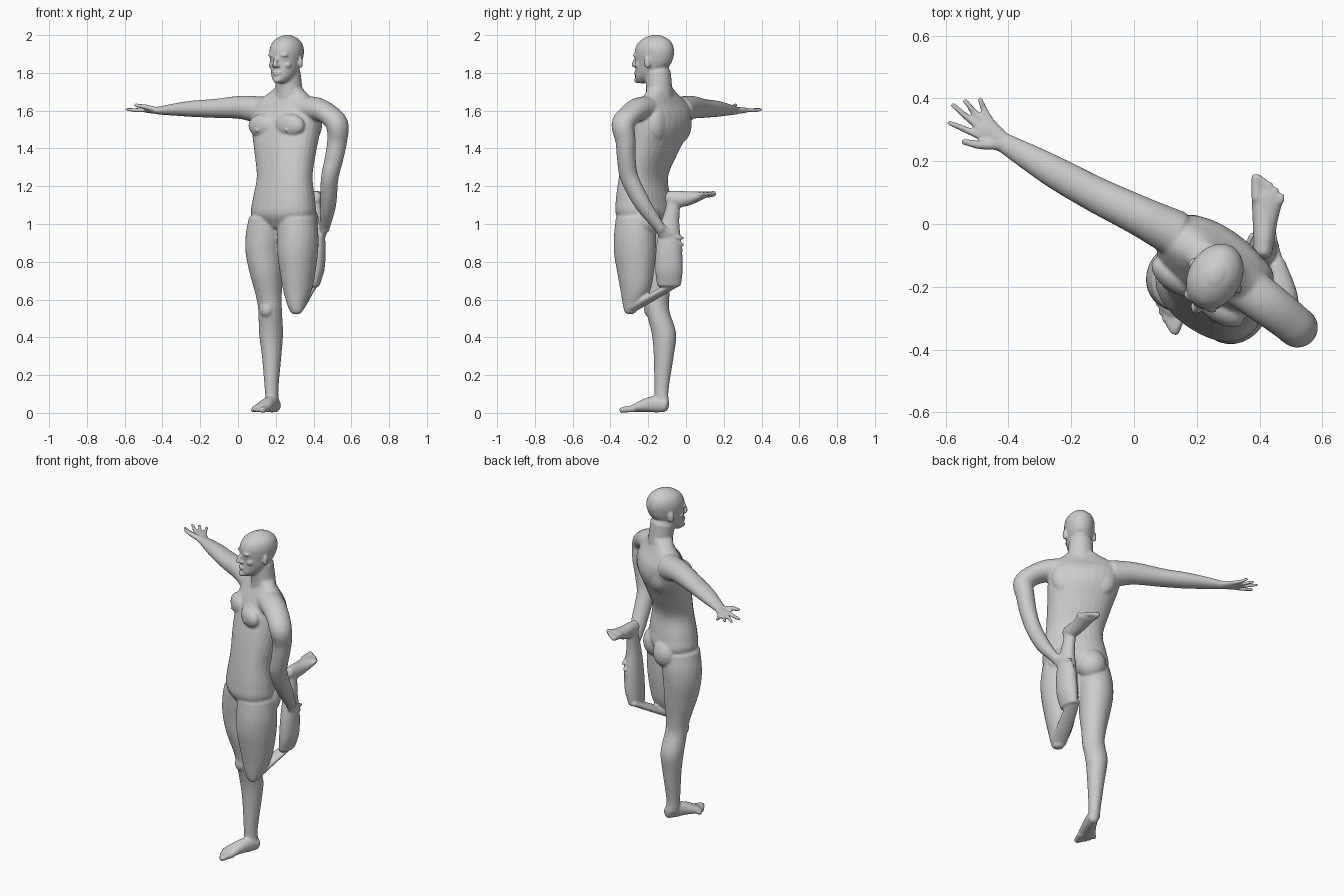
import bpy, bmesh, math
from mathutils import Vector, Matrix

bm = bmesh.new()
SIDES = 28
UP = Vector((0, 0, 1))


def spline(rows, steps=5):
    """Catmull-Rom through section rows (x, y, z, half width, half depth)."""
    rows = [Vector(r) for r in rows]
    p = [rows[0] * 2 - rows[1]] + rows + [rows[-1] * 2 - rows[-2]]
    out = []
    for i in range(1, len(p) - 2):
        a, b, c, d = p[i - 1:i + 3]
        for k in range(steps):
            t = k / steps
            out.append(0.5 * (2 * b + (c - a) * t + (2 * a - 5 * b + 4 * c - d) * t * t
                              + (3 * b - a - 3 * c + d) * t ** 3))
    return out + [rows[-1]]


def tube(rows, side, axis=None, cap=0.6, power=1.0):
    """Closed loft of elliptical rings with rounded ends."""
    secs = spline(rows)
    n = len(secs)
    rings = []
    for i, s in enumerate(secs):
        c = Vector(s[:3])
        t = axis or (Vector(secs[min(i + 1, n - 1)][:3]) - Vector(secs[max(i - 1, 0)][:3])).normalized()
        u = (side - t * side.dot(t)).normalized()
        rings.append((c, u, t.cross(u), t, s[3], s[4]))
    # rounded caps
    going = 1 if (rings[-1][0] - rings[0][0]).dot(rings[0][3]) > 0 else -1

    def end(r, sign):
        c, u, v, t, a, b = r
        h = min(a, b) * cap
        return [(c + t * sign * h * math.sin(w), u, v, t, a * math.cos(w), b * math.cos(w))
                for w in (0.5, 0.95, 1.35)]
    rings = end(rings[0], -going)[::-1] + rings + end(rings[-1], going)
    loops = []
    for c, u, v, t, a, b in rings:
        ring = []
        for k in range(SIDES):
            q = math.tau * k / SIDES
            x, y = math.cos(q), math.sin(q)
            x = math.copysign(abs(x) ** power, x)
            y = math.copysign(abs(y) ** power, y)
            ring.append(bm.verts.new(c + u * a * x + v * b * y))
        loops.append(ring)
    for r0, r1 in zip(loops, loops[1:]):
        for k in range(SIDES):
            j = (k + 1) % SIDES
            bm.faces.new((r0[k], r0[j], r1[j], r1[k]))
    bm.faces.new(loops[0][::-1])
    bm.faces.new(loops[-1])


def blob(c, size, side, fwd, up):
    m = Matrix((side, fwd, up)).transposed().to_4x4()
    m = Matrix.Translation(c) @ m @ Matrix.Diagonal((*size, 1))
    bmesh.ops.create_icosphere(bm, subdivisions=3, radius=1, matrix=m)


def frame(o, side, fwd):
    """Local frame: returns point function and its three axes."""
    o, f = Vector(o), Vector(fwd).normalized()
    s = Vector(side)
    s = (s - f * s.dot(f)).normalized()
    u = s.cross(f)
    return (lambda a, b, c: o + s * a + f * b + u * c), s, f, u


def local_tube(p, side, rows, **kw):
    tube([(*p(*r[:3]), r[3], r[4]) for r in rows], side, **kw)


def foot(heel, big_toe_side, fwd, up):
    p, s, f, u = frame(heel, big_toe_side, fwd)
    k = 1 if u.dot(Vector(up)) > 0 else -1
    local_tube(p, s, [(0, .025, .038 * k, .028, .034), (0, .07, .046 * k, .034, .044),
                      (0, .13, .042 * k, .04, .038), (-.002, .19, .028 * k, .049, .025),
                      (-.004, .215, .022 * k, .048, .019)])
    for i in range(5):
        r = .017 if i == 0 else .0125
        x = .034 - i * .0195
        local_tube(p, s, [(x * .9, .195, .02 * k, r, r), (x, .235 - i * i * .0025, .019 * k, r, r),
                          (x * 1.05, .268 - i * .006 - i * i * .002, .014 * k, r, r * .85)])


def hand(wrist, thumb_side, fwd, scale=1.0, curl=0.0):
    p0, s, f, u = frame(wrist, thumb_side, fwd)

    def p(a, b, c):
        return p0(a * scale, b * scale, c * scale + curl * b * b)
    local_tube(p, s, [(0, -.02, 0, .03, .02), (0, .03, 0, .034, .018),
                      (-.002, .075, 0, .041, .015), (-.004, .1, 0, .038, .011)])
    for base, tip, l in ((.027, .05, .187), (.008, -.004, .21), (-.013, -.037, .186), (-.031, -.07, .15)):
        local_tube(p, s, [(base, .08, 0, .0115, .011), ((base + tip) / 2, (l + .09) / 2, .002, .0105, .01),
                          (tip, l, -.002, .008, .008)])
    local_tube(p, s, [(.018, .02, -.005, .017, .015), (.05, .065, -.018, .014, .013),
                      (.072, .115, -.026, .01, .009)])


L = Vector((.82, -.572, 0)).normalized()   # body's left
F = Vector((-.572, -.82, 0)).normalized()  # body's front

# torso
tube([(.24, -.22, .985, .13, .085), (.24, -.22, 1.05, .182, .125), (.243, -.225, 1.13, .178, .12),
      (.247, -.225, 1.25, .16, .105), (.25, -.185, 1.38, .176, .118), (.255, -.14, 1.5, .198, .127),
      (.255, -.125, 1.58, .205, .112), (.255, -.125, 1.64, .195, .08), (.262, -.13, 1.685, .125, .06),
      (.268, -.138, 1.72, .076, .06)], L, UP, .2, .9)
mid = Vector((.25, -.15, 0))
for k in (-1, 1):
    blob(mid + L * .085 * k + F * .08 + UP * 1.52, (.09, .05, .065), L, F, UP)      # chest
    blob(mid + L * .1 * k - F * .075 + UP * 1.53, (.08, .05, .1), L, F, UP)         # shoulder blades
    blob(Vector((.24, -.22, 1.02)) + L * .08 * k - F * .07, (.085, .075, .09), L, F, UP)
    blob(mid + L * .095 * k + F * .128 + UP * 1.495, (.008, .008, .008), L, F, UP)

# neck
tube([(.272, -.138, 1.64, .085, .07), (.27, -.142, 1.72, .072, .068), (.262, -.15, 1.8, .068, .07)], L)

# head
p, HL, HF, HU = frame((.256, -.17, 0), (.866, -.5, 0), (-.5, -.866, 0))
if HU.z < 0:
    HU = -HU
zsign = 1 if p(0, 0, 1).z > 0 else -1


def h(a, b, z):
    return p(a, b, z * zsign)


local_tube(h, HL, [(0, .068, 1.752, .03, .034), (0, .045, 1.775, .052, .062), (0, .022, 1.81, .067, .083),
                   (0, .004, 1.85, .076, .1), (0, -.002, 1.89, .083, .109), (0, -.004, 1.925, .084, .109),
                   (0, -.007, 1.96, .073, .093), (0, -.01, 1.985, .048, .062), (0, -.01, 1.995, .026, .035)],
           axis=UP, cap=.25)
local_tube(h, HL, [(0, .1, 1.882, .009, .012), (0, .115, 1.86, .011, .013), (0, .121, 1.838, .014, .014)])
blob(h(0, .098, 1.762), (.024, .018, .017), HL, HF, HU)                             # chin
blob(h(0, .104, 1.803), (.025, .012, .007), HL, HF, HU)                             # upper lip
blob(h(0, .102, 1.791), (.022, .012, .007), HL, HF, HU)                             # lower lip
for k in (-1, 1):
    blob(h(.034 * k, .092, 1.893), (.028, .014, .009), HL, HF, HU)                  # brow
    blob(h(.034 * k, .086, 1.872), (.014, .01, .008), HL, HF, HU)                   # eye
    blob(h(.045 * k, .068, 1.842), (.022, .022, .018), HL, HF, HU)                  # cheek
    blob(h(.014 * k, .11, 1.836), (.009, .012, .008), HL, HF, HU)                   # nostril
    blob(h(.084 * k, -.008, 1.855), (.01, .018, .032), (HL - HF * .4 * k).normalized(),
         (HF + HL * .4 * k).normalized(), HU)                                       # ear

# outstretched arm and hand
tube([(.13, -.03, 1.6, .075, .075), (.02, .025, 1.617, .064, .062), (-.12, .093, 1.612, .057, .05),
      (-.24, .158, 1.61, .052, .043), (-.33, .21, 1.606, .043, .033), (-.42, .262, 1.6, .031, .021)], F)
hand((-.41, .255, 1.6), (-.58, -.81, 0), (-.81, .58, .03))

# lowered arm with angular shoulder, and its hand
tube([(.34, -.19, 1.61, .075, .068), (.42, -.25, 1.607, .07, .062), (.485, -.3, 1.575, .066, .055),
      (.525, -.333, 1.525, .063, .058), (.525, -.32, 1.44, .054, .052), (.507, -.315, 1.34, .05, .048),
      (.485, -.298, 1.24, .05, .044), (.477, -.225, 1.1, .045, .04), (.457, -.13, .97, .028, .025)], F)
hand((.457, -.13, .97), (-.2, -.7, -.7), (-.2, .65, -.68), .75)

# standing leg
tube([(.16, -.175, 1.03, .1, .11), (.147, -.168, .94, .103, .113), (.14, -.165, .85, .096, .108),
      (.15, -.165, .74, .085, .095), (.163, -.157, .62, .068, .07), (.17, -.15, .54, .063, .062),
      (.175, -.117, .42, .062, .066), (.178, -.118, .3, .05, .054), (.178, -.13, .12, .034, .039),
      (.184, -.128, .05, .033, .042)], L, UP, .3)
blob(Vector((.15, -.19, .55)), (.038, .03, .045), L, F, UP)                         # kneecap
foot((.213, -.087, 0), L, (-.44, -.9, 0), UP)

# bent leg: thigh, collapsed knee, calf, upturned foot
tube([(.315, -.265, 1.03, .1, .11), (.317, -.27, .93, .106, .115), (.316, -.27, .84, .103, .114),
      (.316, -.267, .74, .09, .1), (.315, -.268, .65, .073, .082), (.31, -.285, .57, .048, .05),
      (.308, -.295, .54, .035, .03)], L, UP, .6)
tube([(.312, -.285, .555, .045, .022), (.355, -.16, .625, .042, .02), (.4, -.045, .69, .035, .018)], L)
tube([(.398, -.09, .675, .034, .063), (.412, -.09, .76, .046, .073), (.418, -.09, .88, .046, .068),
      (.416, -.085, 1.0, .037, .05), (.412, -.07, 1.09, .031, .038), (.41, -.072, 1.14, .031, .038)],
     Vector((1, 0, 0)), UP, .3)
foot((.41, -.118, 1.18), (-1, 0, 0), (.06, 1, -.02), -UP)

# fuse everything into one smooth skin
bmesh.ops.recalc_face_normals(bm, faces=bm.faces[:])
mesh = bpy.data.meshes.new("standing_figure")
bm.to_mesh(mesh)
bm.free()
body = bpy.data.objects.new("standing_figure", mesh)
bpy.context.collection.objects.link(body)
rm = body.modifiers.new("fuse", 'REMESH')
rm.mode = 'VOXEL'
rm.voxel_size = 0.0062
rm.use_smooth_shade = True
sm = body.modifiers.new("soften", 'SMOOTH')
sm.factor = 0.5
sm.iterations = 4
